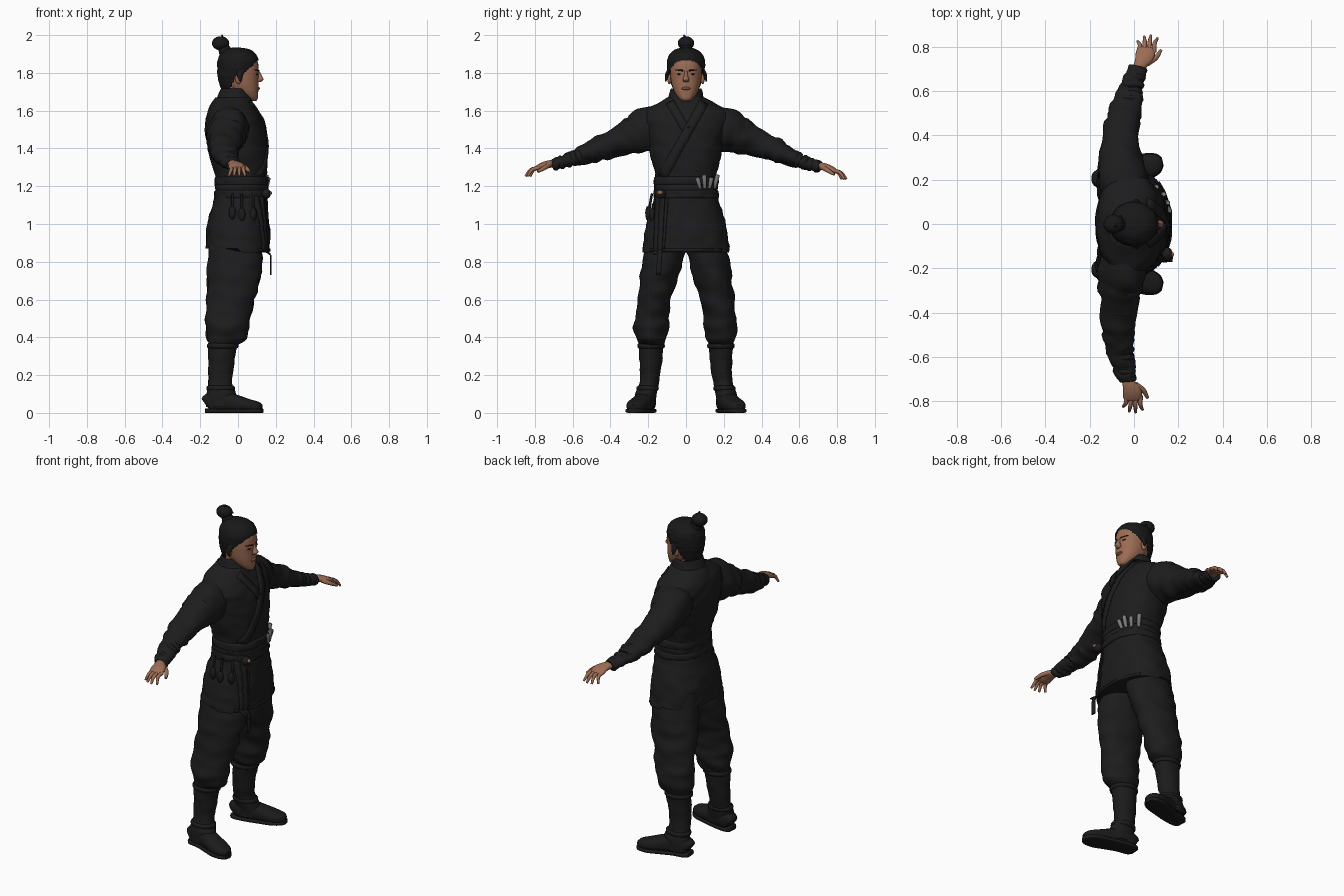
import bpy, bmesh, math
from mathutils import Vector, noise
from mathutils.bvhtree import BVHTree

if "Cube" in bpy.data.objects:
    bpy.data.objects.remove(bpy.data.objects["Cube"])


def material(name, r, g, b):
    m = bpy.data.materials.new(name)
    m.use_nodes = True
    m.diffuse_color = (r, g, b, 1)
    m.node_tree.nodes["Principled BSDF"].inputs["Base Color"].default_value = (r, g, b, 1)
    return m


CLOTH = material("black cloth", .012, .012, .013)
LEATHER = material("black leather", .011, .011, .011)
HAIR = material("black hair", .009, .009, .009)
SKIN = material("tan skin", .33, .15, .09)
LIP = material("lip", .22, .08, .06)
GREY = material("grey metal", .2, .2, .2)
BEAD = material("copper bead", .35, .13, .07)


def finish(name, bm, mat, angle=50):
    bmesh.ops.recalc_face_normals(bm, faces=bm.faces)
    me = bpy.data.meshes.new(name)
    bm.to_mesh(me)
    bm.free()
    me.materials.append(mat)
    ob = bpy.data.objects.new(name, me)
    bpy.context.collection.objects.link(ob)
    bpy.ops.object.select_all(action="DESELECT")
    ob.select_set(True)
    bpy.context.view_layer.objects.active = ob
    bpy.ops.object.shade_smooth_by_angle(angle=math.radians(angle))
    return ob


def spline(a, b, c, d, t):
    return b + (c - a) * (t / 2) + (a * 2 - b * 5 + c * 4 - d) * (t * t / 2) + (b * 3 - a - c * 3 + d) * (t ** 3 / 2)


def loft(name, rings, mat, hint=(1, 0, 0), axis=None, n=32, sub=5, power=2, fold=0, freq=14, cut=None):
    """Skin elliptical rings (x, y, z, radius along hint, radius across) with soft folds."""
    rows = [Vector(r) for r in rings]
    path = []
    for i in range(len(rows) - 1):
        q = [rows[max(i - 1, 0)], rows[i], rows[i + 1], rows[min(i + 2, len(rows) - 1)]]
        path += [spline(*q, k / sub) for k in range(sub)]
    path.append(rows[-1])
    bm = bmesh.new()
    loops = []
    for i, r in enumerate(path):
        c = Vector(r[:3])
        t = Vector(axis) if axis else (Vector(path[min(i + 1, len(path) - 1)][:3]) - Vector(path[max(i - 1, 0)][:3]))
        t.normalize()
        u = Vector(hint)
        u = (u - t * u.dot(t)).normalized()
        w = t.cross(u)
        loop = []
        for k in range(n):
            a = math.tau * k / n
            ca, sa = math.cos(a), math.sin(a)
            d = u * math.copysign(abs(ca) ** (2 / power), ca) * r[3] + w * math.copysign(abs(sa) ** (2 / power), sa) * r[4]
            p = c + d
            p += d.normalized() * fold * noise.noise(p * freq + t * c.dot(t) * freq)
            loop.append(bm.verts.new(p))
        loops.append(loop)
    for a, b in zip(loops, loops[1:]):
        for k in range(n):
            bm.faces.new((a[k], a[(k + 1) % n], b[(k + 1) % n], b[k]))
    bm.faces.new(loops[0])
    bm.faces.new(loops[-1])
    if cut:
        bmesh.ops.delete(bm, geom=[f for f in bm.faces if cut(f.calc_center_median())], context="FACES")
    return finish(name, bm, mat)


def ball(name, loc, size, mat):
    bm = bmesh.new()
    bmesh.ops.create_uvsphere(bm, u_segments=20, v_segments=12, radius=1)
    for v in bm.verts:
        v.co = Vector([v.co[i] * size[i] + loc[i] for i in range(3)])
    return finish(name, bm, mat)


def rod(name, a, b, r0, r1, mat, n=10):
    hint = (1, 0, 0) if abs(b[0] - a[0]) < .6 * (Vector(b) - Vector(a)).length else (0, 1, 0)
    ends = [(*Vector(a).lerp(Vector(b), t), r, r) for t, r in ((0, r0 * .6), (.06, r0), (.92, r1), (1, r1 * .5))]
    return loft(name, ends, mat, hint, n=n, sub=2)


def body_ring(z, x0, x1, w):
    return ((x0 + x1) / 2, 0, z, (x1 - x0) / 2, w)


UP = (0, 0, 1)
# Jacket and skirt
jacket = loft("jacket", [body_ring(*r) for r in (
    (1.14, -.11, .15, .16), (1.25, -.12, .15, .163), (1.35, -.15, .157, .183), (1.45, -.17, .153, .2),
    (1.54, -.172, .135, .222), (1.6, -.16, .105, .215), (1.64, -.14, .08, .15), (1.67, -.12, .07, .1))],
    CLOTH, axis=UP, n=64, power=2.3, fold=.008)
skirt = loft("skirt", [body_ring(*r) for r in (
    (1.2, -.112, .15, .16), (1.12, -.13, .157, .175), (1.0, -.163, .165, .21), (.9, -.17, .168, .227),
    (.87, -.172, .168, .23))], CLOTH, axis=UP, n=64, power=2.3, fold=.008)
for v in skirt.data.vertices:
    if v.co.z < 1 and v.co.x > 0:
        v.co.z -= .02 * (1 - v.co.z) / .13
loft("collar", [body_ring(*r) for r in ((1.63, -.125, .08, .12), (1.67, -.112, .072, .095),
     (1.71, -.095, .055, .085), (1.715, -.085, .045, .076), (1.68, -.07, .03, .06))],
     CLOTH, axis=UP, n=40, fold=.005)

# Wrapped sash in three turns
for i, (z, grow) in enumerate(((1.16, .012), (1.195, .008), (1.23, .011))):
    loft(f"sash_turn_{i + 1}", [body_ring(z + h, -.112 - e, .15 + e, .16 + e) for h, e in
         ((-.024, 0), (-.018, grow), (.014, grow), (.022, 0))], CLOTH, axis=UP, n=56, power=2.3, fold=.006, freq=18)

trees = [BVHTree.FromPolygons([v.co for v in o.data.vertices], [p.vertices for p in o.data.polygons])
         for o in (jacket, skirt)]


def front_x(y, z, default=.165):
    hits = [t.ray_cast(Vector((1, y, z)), Vector((-1, 0, 0)))[0] for t in trees]
    return max([h.x for h in hits if h], default=default)


def strip(name, a, b, width, lift, mat=CLOTH, steps=16, thick=.007):
    """Lay a ribbon on the front of the clothing between two (y, z) points."""
    a, b = Vector(a), Vector(b)
    side = Vector((a.y - b.y, b.x - a.x)).normalized() * width / 2
    bm = bmesh.new()
    rows = []
    for i in range(steps + 1):
        p = a.lerp(b, i / steps)
        rows.append([bm.verts.new((front_x(*(p + side * s)) + lift, *(p + side * s))) for s in (-1, 0, 1)])
    for p, q in zip(rows, rows[1:]):
        for k in (0, 1):
            bm.faces.new((p[k], p[k + 1], q[k + 1], q[k]))
    ob = finish(name, bm, mat)
    m = ob.modifiers.new("thickness", "SOLIDIFY")
    m.thickness, m.offset = thick, 0
    return ob


strip("outer_lapel", (.095, 1.645), (-.125, 1.25), .05, .003)
strip("inner_lapel", (-.085, 1.645), (.0, 1.5), .045, .002)
strip("skirt_front_edge", (-.1, 1.15), (-.12, .87), .014, .002)
strip("hem_band", (-.19, .862), (.19, .862), .014, .002)

# Sash knot, tails and hanging pouches
ball("sash_knot", (.15, -.135, 1.16), (.024, .03, .026), CLOTH)
ball("knot_bead", (.168, -.137, 1.165), (.012, .014, .011), BEAD)
strip("sash_tail_long", (-.125, 1.15), (-.145, .73), .026, .008)
strip("sash_tail_short", (-.15, 1.15), (-.16, .84), .024, .007)
for i, (x, y, z) in enumerate(((.08, -.175, 1.07), (.02, -.195, 1.07), (-.03, -.196, 1.08))):
    rod(f"pouch_cord_{i + 1}", (x, y + .015, 1.16), (x, y, z), .006, .006, CLOTH)
    ball(f"pouch_{i + 1}", (x, y - .004, z - .02), (.019, .016, .036), LEATHER)

# Small blades tucked in the sash
for i, (y, lean) in enumerate(((.075, -.015), (.1, -.004), (.125, .01), (.15, .018))):
    x = front_x(y, 1.21)
    rod(f"tucked_blade_{i + 1}", (x + .012, y, 1.19), (x + .022, y + lean, 1.245 + .015 * (i % 2)), .009, .012, GREY)

for side, s in (("left", 1), ("right", -1)):
    back = 0 if s > 0 else .05   # the right arm is held slightly further back

    def arm(y, z, x, *r):
        k = max(0, (y - .3) / .4)
        return (x - back * k, s * y, z + (.012 * k if s < 0 else 0), *r)

    # Sleeve and wrist wraps
    loft(f"{side}_sleeve", [arm(*r) for r in (
        (.13, 1.525, -.03, .1, .1), (.21, 1.5, -.05, .11, .12), (.29, 1.466, -.062, .098, .098),
        (.39, 1.425, -.06, .082, .072), (.48, 1.383, -.048, .075, .062), (.56, 1.35, -.03, .063, .046),
        (.64, 1.322, -.005, .05, .034), (.705, 1.302, .018, .04, .029))], CLOTH, n=40, fold=.016, freq=11)
    for i in range(5):
        y = .56 + i * .033
        t = i / 4
        c = [arm(y + d, 1.35 - i * .0115 - d * .35, -.03 + i * .012, g + .06 - t * .02, g + .044 - t * .014)
             for d, g in ((-.014, -.004), (0, .003), (.014, -.004))]
        loft(f"{side}_wrist_wrap_{i + 1}", c, CLOTH, n=28, sub=3, fold=.003)

    # Hand with fingers and thumb
    loft(f"{side}_palm", [arm(*r) for r in (
        (.68, 1.307, .012, .026, .02), (.72, 1.305, .03, .03, .02), (.755, 1.296, .047, .042, .018),
        (.785, 1.282, .055, .042, .015), (.797, 1.276, .057, .034, .009))], SKIN, n=20)
    for i, (x, tip) in enumerate(((.024, .824), (.046, .846), (.068, .85), (.09, .838))):
        a, b, c = arm(.775, 1.284, x), arm((tip + .79) / 2, 1.272, x + .003), arm(tip, 1.237, x + .008 * (i - 1))
        loft(f"{side}_finger_{i + 1}", [(*p, r, r) for p, r in zip((a, b, c), (.0105, .01, .006))], SKIN, n=10)
    a, b, c = arm(.725, 1.3, .06), arm(.75, 1.283, .098), arm(.785, 1.262, .122)
    loft(f"{side}_thumb", [(*p, r, r) for p, r in zip((a, b, c), (.014, .012, .007))], SKIN, hint=UP, n=10)

    # Bloused trouser leg
    loft(f"{side}_trouser_leg", [(x, s * y, z, rx, ry) for x, y, z, rx, ry in (
        (-.01, .1, .96, .14, .1), (-.015, .118, .82, .142, .108), (-.025, .145, .7, .137, .1),
        (-.037, .165, .6, .127, .088), (-.05, .182, .5, .117, .087), (-.055, .186, .44, .112, .09),
        (-.06, .184, .39, .1, .076), (-.075, .184, .36, .07, .06))], CLOTH, axis=UP, n=48, fold=.014, freq=9)

    # Boot shaft, straps, foot and sole
    loft(f"{side}_boot_shaft", [(x, s * y, z, rx, ry) for x, y, z, rx, ry in (
        (-.08, .185, .39, .075, .066), (-.082, .185, .34, .074, .064), (-.09, .187, .25, .068, .057),
        (-.095, .195, .16, .062, .052), (-.087, .212, .1, .078, .056), (-.085, .217, .03, .085, .053))],
        LEATHER, axis=UP, n=32, fold=.005, freq=16)
    for i, (z, x, y, rx, ry) in enumerate(((.355, -.081, .185, .08, .07), (.13, -.092, .203, .073, .056))):
        loft(f"{side}_boot_strap_{i + 1}", [(x, s * y, z + h, rx + e, ry + e) for h, e in
             ((-.014, -.006), (-.008, .002), (.008, .002), (.014, -.006))], LEATHER, axis=UP, sub=2)
    loft(f"{side}_boot_foot", [(x, s * y, z, w, h) for x, y, z, w, h in (
        (-.17, .203, .045, .03, .035), (-.15, .205, .055, .046, .05), (-.08, .215, .06, .052, .055),
        (0, .24, .048, .054, .044), (.06, .26, .038, .055, .034), (.105, .274, .032, .042, .027),
        (.125, .279, .028, .02, .016))], LEATHER, hint=(0, 1, 0), n=28, power=2.4)
    loft(f"{side}_boot_sole", [(x, s * y, .011, w, .011) for x, y, w in (
        (-.174, .203, .032), (-.15, .205, .049), (-.08, .216, .052), (0, .241, .057), (.06, .261, .06),
        (.108, .275, .045), (.13, .28, .02))], LEATHER, hint=(0, 1, 0), n=24, power=5)

    # Ear, eye, brow and loose lock
    ball(f"{side}_ear", (.002, s * .088, 1.772), (.017, .012, .031), SKIN)
    ball(f"{side}_eye", (.099, s * .034, 1.793), (.008, .014, .0035), HAIR)
    rod(f"{side}_brow", (.11, s * .016, 1.812), (.09, s * .056, 1.816), .0045, .003, HAIR)
    loft(f"{side}_hair_lock", [(.02, s * .08, 1.83, .02, .012), (.01, s * .1, 1.79, .017, .011),
         (.015, s * .108, 1.755, .004, .004)], HAIR, n=10)

# Neck, head and face
loft("neck", [(-.025, 0, 1.64, .06, .058), (-.015, 0, 1.7, .056, .055), (-.005, 0, 1.76, .06, .06)], SKIN, axis=UP)
loft("head", [(x, 0, z, rx, ry) for x, z, rx, ry in (
    (.077, 1.652, .02, .018), (.062, 1.665, .043, .037), (.042, 1.695, .065, .059), (.025, 1.73, .083, .073),
    (.014, 1.77, .094, .081), (.01, 1.81, .1, .084), (.004, 1.86, .1, .083), (0, 1.9, .08, .068),
    (0, 1.918, .04, .035))], SKIN, axis=UP, n=48, power=2.2)
loft("nose", [(.105, 0, 1.81, .008, .008), (.113, 0, 1.785, .013, .01), (.116, 0, 1.765, .019, .017),
     (.108, 0, 1.752, .012, .013)], SKIN, axis=UP, n=16)
ball("lips", (.104, 0, 1.718), (.012, .024, .009), LIP)


def below_hairline(p):
    if p.z > 1.78:
        return p.z < 1.865 and p.x > .035 + (p.z - 1.8) * 1.1
    return p.x > -.012 - (1.78 - p.z) * .45


# Swept hair, top knot and pin
loft("hair", [(x, 0, z, rx, ry) for x, z, rx, ry in (
    (-.02, 1.69, .055, .055), (-.017, 1.73, .078, .076), (-.008, 1.78, .1, .093), (-.003, 1.82, .107, .1),
    (0, 1.865, .108, .1), (0, 1.9, .095, .086), (-.005, 1.925, .065, .055), (-.01, 1.934, .02, .02))],
    HAIR, axis=UP, n=64, sub=8, fold=.003, freq=30, cut=below_hairline)
loft("top_knot_base", [(-.06, 0, 1.9, .04, .04), (-.078, 0, 1.935, .03, .03), (-.088, 0, 1.955, .035, .035)], HAIR)
ball("top_knot", (-.092, 0, 1.957), (.046, .043, .037), HAIR)
rod("hair_pin", (-.06, .035, 1.945), (-.085, -.012, 2.0), .006, .005, HAIR)
